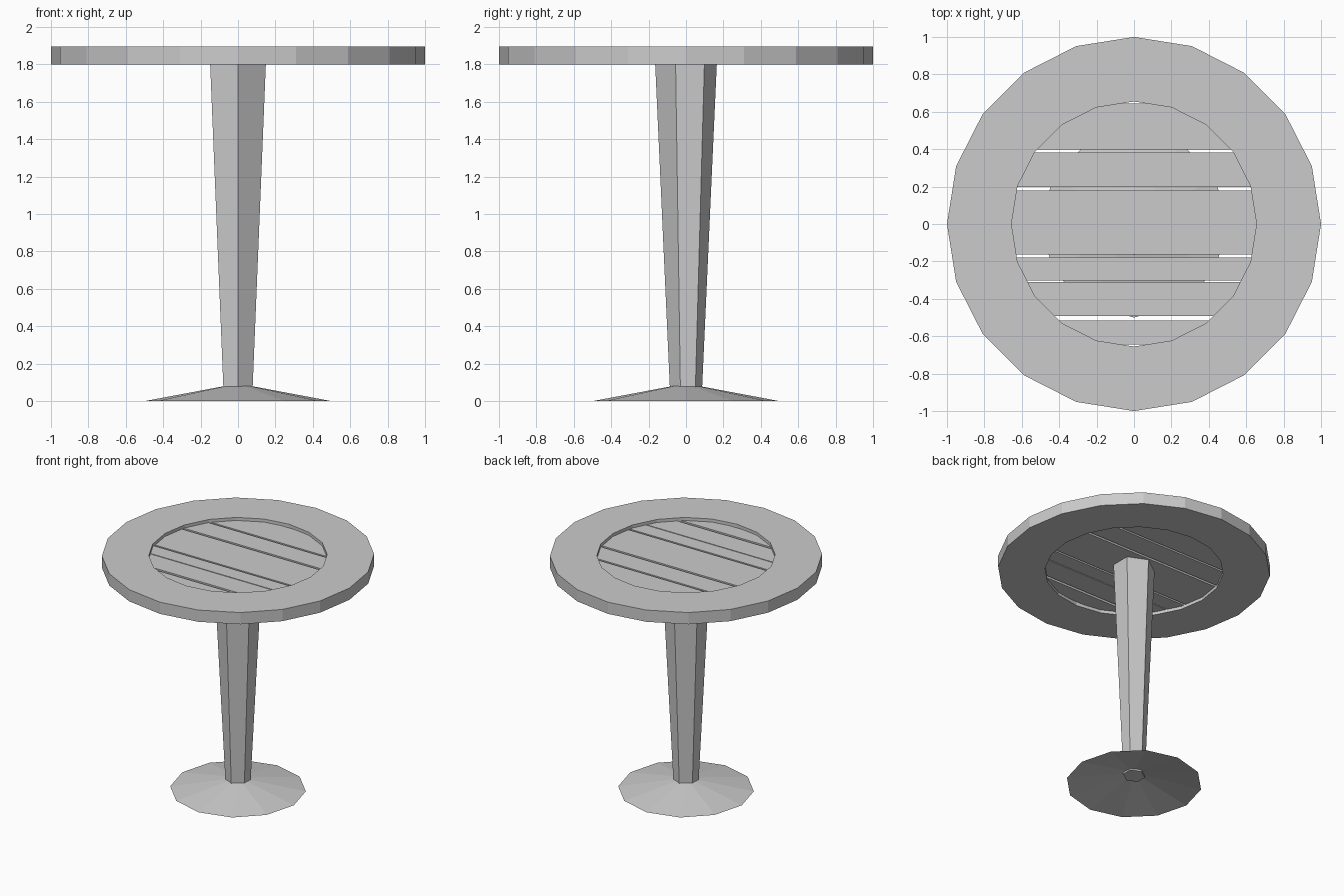
import bpy, bmesh, math

if "Cube" in bpy.data.objects:
    bpy.data.objects.remove(bpy.data.objects["Cube"])

grey = bpy.data.materials.new("light grey")
grey.diffuse_color = (0.6, 0.6, 0.6, 1)
grey.use_nodes = True
grey.node_tree.nodes["Principled BSDF"].inputs["Base Color"].default_value = grey.diffuse_color


def finish(name, bm, recalc=True):
    if recalc:
        bmesh.ops.recalc_face_normals(bm, faces=bm.faces)
    mesh = bpy.data.meshes.new(name)
    bm.to_mesh(mesh)
    bm.free()
    mesh.materials.append(grey)
    obj = bpy.data.objects.new(name, mesh)
    bpy.context.collection.objects.link(obj)
    return obj


def circle(r, n):
    return [(r * math.cos(2 * math.pi * i / n), r * math.sin(2 * math.pi * i / n)) for i in range(n)]


def bridge(bm, a, b):
    for i in range(len(a)):
        j = (i + 1) % len(a)
        bm.faces.new((a[i], a[j], b[j], b[i]))


def loop(bm, points, z):
    return [bm.verts.new((x, y, z)) for x, y in points]


# Table rim: twenty-sided flat ring
SIDES, OUTER, INNER = 20, 1.0, 0.655
Z0, Z1 = 1.80, 1.895
bm = bmesh.new()
rings = [loop(bm, circle(r, SIDES), z)
         for r, z in ((OUTER, Z0), (OUTER, Z1), (INNER, Z1), (INNER, Z0))]
for k in range(4):
    bridge(bm, rings[k], rings[(k + 1) % 4])
finish("table_rim", bm)

# Planks: strips of the inner polygon, recessed in the rim
P0, P1 = 1.825, 1.87
planks = [(-0.645, -0.515), (-0.493, -0.31), (-0.302, -0.178),
          (-0.162, 0.178), (0.198, 0.381), (0.398, 0.645)]
for n, (lo, hi) in enumerate(planks, 1):
    bm = bmesh.new()
    bm.faces.new(loop(bm, circle(INNER, SIDES), P0))
    for y, direction in ((lo, -1), (hi, 1)):
        bmesh.ops.bisect_plane(bm, geom=bm.verts[:] + bm.edges[:] + bm.faces[:],
                               plane_co=(0, y, 0), plane_no=(0, direction, 0), clear_outer=True)
    top = bmesh.ops.extrude_face_region(bm, geom=bm.faces[:], use_keep_orig=True)["geom"]
    bmesh.ops.translate(bm, vec=(0, 0, P1 - P0),
                        verts=[v for v in top if isinstance(v, bmesh.types.BMVert)])
    finish(f"plank_{n}", bm)

# Pedestal: tapered six-sided post, slightly skewed
half_top = [(0.0, -0.166), (0.15, -0.056), (0.15, 0.099)]
half_bottom = [(0.0, -0.086), (0.078, -0.03), (0.078, 0.05)]


def turned(half):
    return half + [(-x, -y) for x, y in half]


bm = bmesh.new()
low = loop(bm, turned(half_bottom), 0.066)
high = loop(bm, turned(half_top), P0 + 0.005)
bridge(bm, low, high)
bm.faces.new(low)
bm.faces.new(high)
finish("pedestal_post", bm)

# Foot: thin hollow cone, open underneath
bm = bmesh.new()
edge = loop(bm, circle(0.5, 12), 0.0)
cap = loop(bm, circle(0.075, 12), 0.08)
bridge(bm, edge, cap)
bm.faces.new(cap)
finish("foot", bm, recalc=False)
